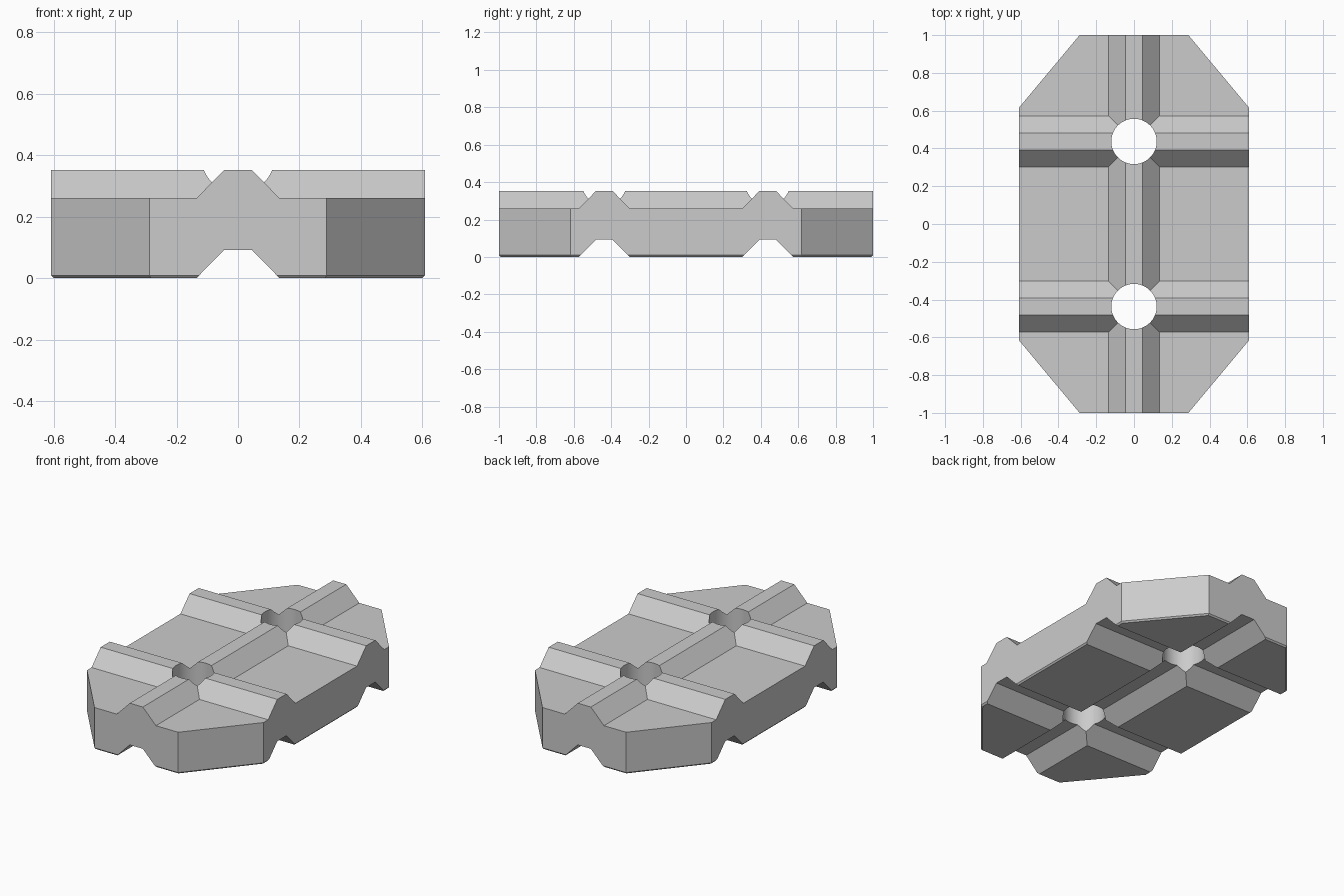
import bpy
import bmesh
from math import radians
from mathutils import Matrix

if "Cube" in bpy.data.objects:
    bpy.data.objects.remove(bpy.data.objects["Cube"])

HALF_X, HALF_Y = 0.608, 1.0
DECK, RIDGE = 0.26, 0.092      # deck height, ridge and groove height
FOOT, CREST = 0.135, 0.045     # half widths of ridge foot and crest
CROSS_Y = 0.437                # position of the two crossings

grey = bpy.data.materials.new("light_grey")
grey.use_nodes = True
colour = (0.6, 0.6, 0.6, 1)
grey.diffuse_color = colour
grey.node_tree.nodes["Principled BSDF"].inputs["Base Color"].default_value = colour


def add_object(name, bm):
    bmesh.ops.recalc_face_normals(bm, faces=bm.faces)
    mesh = bpy.data.meshes.new(name)
    bm.to_mesh(mesh)
    bm.free()
    mesh.materials.append(grey)
    obj = bpy.data.objects.new(name, mesh)
    bpy.context.collection.objects.link(obj)
    return obj


def loft(name, rings):
    """Solid through matching rings of points, capped at both ends."""
    bm = bmesh.new()
    loops = [[bm.verts.new(p) for p in ring] for ring in rings]
    n = len(loops[0])
    for low, high in zip(loops, loops[1:]):
        for i in range(n):
            j = (i + 1) % n
            bm.faces.new((low[i], low[j], high[j], high[i]))
    bm.faces.new(loops[0])
    bm.faces.new(loops[-1])
    return add_object(name, bm)


def bar(name, base, along_x, offset=0):
    """Long trapezoid bar with its sloped part starting at height base."""
    section = [(-FOOT, base - 0.05), (FOOT, base - 0.05), (FOOT, base),
               (CREST, base + RIDGE), (-CREST, base + RIDGE), (-FOOT, base)]
    ends = (-1.5, 1.5)
    if along_x:
        return loft(name, [[(e, w + offset, z) for w, z in section] for e in ends])
    return loft(name, [[(w, e, z) for w, z in section] for e in ends])


def combine(target, other, operation):
    mod = target.modifiers.new("combine", "BOOLEAN")
    mod.operation, mod.solver, mod.object = operation, "EXACT", other
    bpy.context.view_layer.objects.active = target
    bpy.ops.object.modifier_apply(modifier=mod.name)
    bpy.data.objects.remove(other)


# Oversized deck with crossing ridges
bm = bmesh.new()
bmesh.ops.create_cube(bm, size=1, matrix=Matrix.Translation((0, 0, DECK / 2 - 0.1))
                      @ Matrix.Diagonal((2.4, 2.8, DECK + 0.2, 1)))
block = add_object("paving_block", bm)
layout = [(False, 0), (True, -CROSS_Y), (True, CROSS_Y)]
for along_x, offset in layout:
    combine(block, bar("ridge", DECK, along_x, offset), "UNION")

# Trim to the octagonal outline, with a small bevel under the rim
corner = [(0.288, HALF_Y), (HALF_X, 0.617)]
outline = (corner + [(x, -y) for x, y in corner[::-1]]
           + [(-x, -y) for x, y in corner] + [(-x, y) for x, y in corner[::-1]])
inset = 0.008
rings = [[(x * (1 - inset / HALF_X), y * (1 - inset / HALF_Y), 0) for x, y in outline]]
rings += [[(x, y, z) for x, y in outline] for z in (0.009, 0.6)]
combine(block, loft("outline_trim", rings), "INTERSECT")

# Matching grooves underneath
for along_x, offset in layout:
    combine(block, bar("groove_cutter", 0, along_x, offset), "DIFFERENCE")

# Round holes through the crossings
for y in (-CROSS_Y, CROSS_Y):
    bm = bmesh.new()
    bmesh.ops.create_cone(bm, cap_ends=True, segments=64, radius1=0.12, radius2=0.12,
                          depth=2, matrix=Matrix.Translation((0, y, 0)))
    combine(block, add_object("hole_cutter", bm), "DIFFERENCE")

# Smooth hole walls, crisp edges elsewhere
bpy.ops.object.select_all(action="DESELECT")
block.select_set(True)
bpy.context.view_layer.objects.active = block
bpy.ops.object.shade_smooth_by_angle(angle=radians(25))
